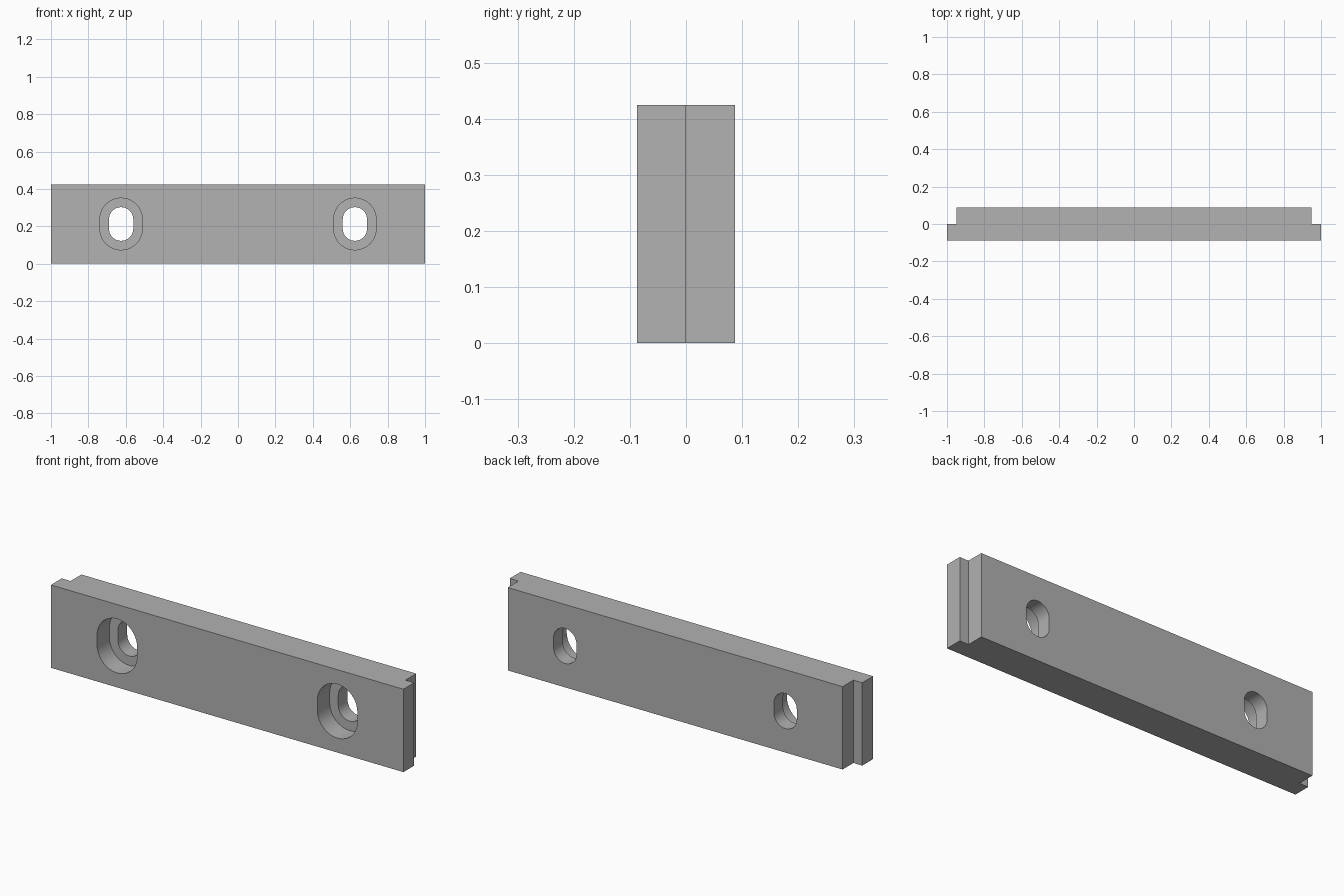
import bpy, bmesh, math
from mathutils import Vector

cube = bpy.data.objects.get("Cube")
if cube:
    bpy.data.objects.remove(cube, do_unlink=True)

HEIGHT, HALF_DEPTH = 0.425, 0.0875
SLOT_X, SLOT_STRAIGHT = 0.625, 0.025
BORE_FLOOR_Y = 0.0125

grey = bpy.data.materials.new("plain grey")
grey.use_nodes = True
colour = (0.445, 0.445, 0.445, 1)
grey.diffuse_color = colour
grey.node_tree.nodes["Principled BSDF"].inputs["Base Color"].default_value = colour


def prism(name, outline, direction):
    """Extrude a closed outline along a direction."""
    bm = bmesh.new()
    face = bm.faces.new([bm.verts.new(p) for p in outline])
    top = bmesh.ops.extrude_face_region(bm, geom=[face])["geom"]
    verts = [v for v in top if isinstance(v, bmesh.types.BMVert)]
    bmesh.ops.translate(bm, verts=verts, vec=Vector(direction))
    bmesh.ops.recalc_face_normals(bm, faces=bm.faces)
    mesh = bpy.data.meshes.new(name)
    bm.to_mesh(mesh)
    bm.free()
    mesh.materials.append(grey)
    obj = bpy.data.objects.new(name, mesh)
    bpy.context.collection.objects.link(obj)
    return obj


def slot_cutter(name, x, radius, y_end, steps=20):
    """Upright rounded slot running from in front of the plate to y_end."""
    outline = []
    for half, side in ((0, 1), (1, -1)):
        for i in range(steps + 1):
            a = math.pi * (half + i / steps)
            outline.append((x + radius * math.cos(a), -0.2,
                            HEIGHT / 2 + side * SLOT_STRAIGHT + radius * math.sin(a)))
    obj = prism(name, outline, (0, y_end + 0.2, 0))
    obj.hide_render = True
    return obj


# Plate with a wide front half and a stepped-in back half
right_side = [(1, -HALF_DEPTH, 0), (1, 0, 0), (0.95, 0, 0), (0.95, HALF_DEPTH, 0)]
left_side = [(-x, y, z) for x, y, z in reversed(right_side)]
plate = prism("mounting_plate", right_side + left_side, (0, 0, HEIGHT))

# Counterbored slots near both ends
bpy.context.view_layer.objects.active = plate
for x in (-SLOT_X, SLOT_X):
    for name, radius, y_end in (("counterbore", 0.1135, BORE_FLOOR_Y),
                                ("through_slot", 0.065, 0.2)):
        cutter = slot_cutter(name, x, radius, y_end)
        mod = plate.modifiers.new(name, 'BOOLEAN')
        mod.operation = 'DIFFERENCE'
        mod.solver = 'EXACT'
        mod.object = cutter
        bpy.ops.object.modifier_apply(modifier=mod.name)
        bpy.data.objects.remove(cutter, do_unlink=True)

# Smooth slot walls, sharp edges elsewhere
bpy.ops.object.select_all(action='DESELECT')
plate.select_set(True)
bpy.ops.object.shade_smooth_by_angle(angle=math.radians(30))
